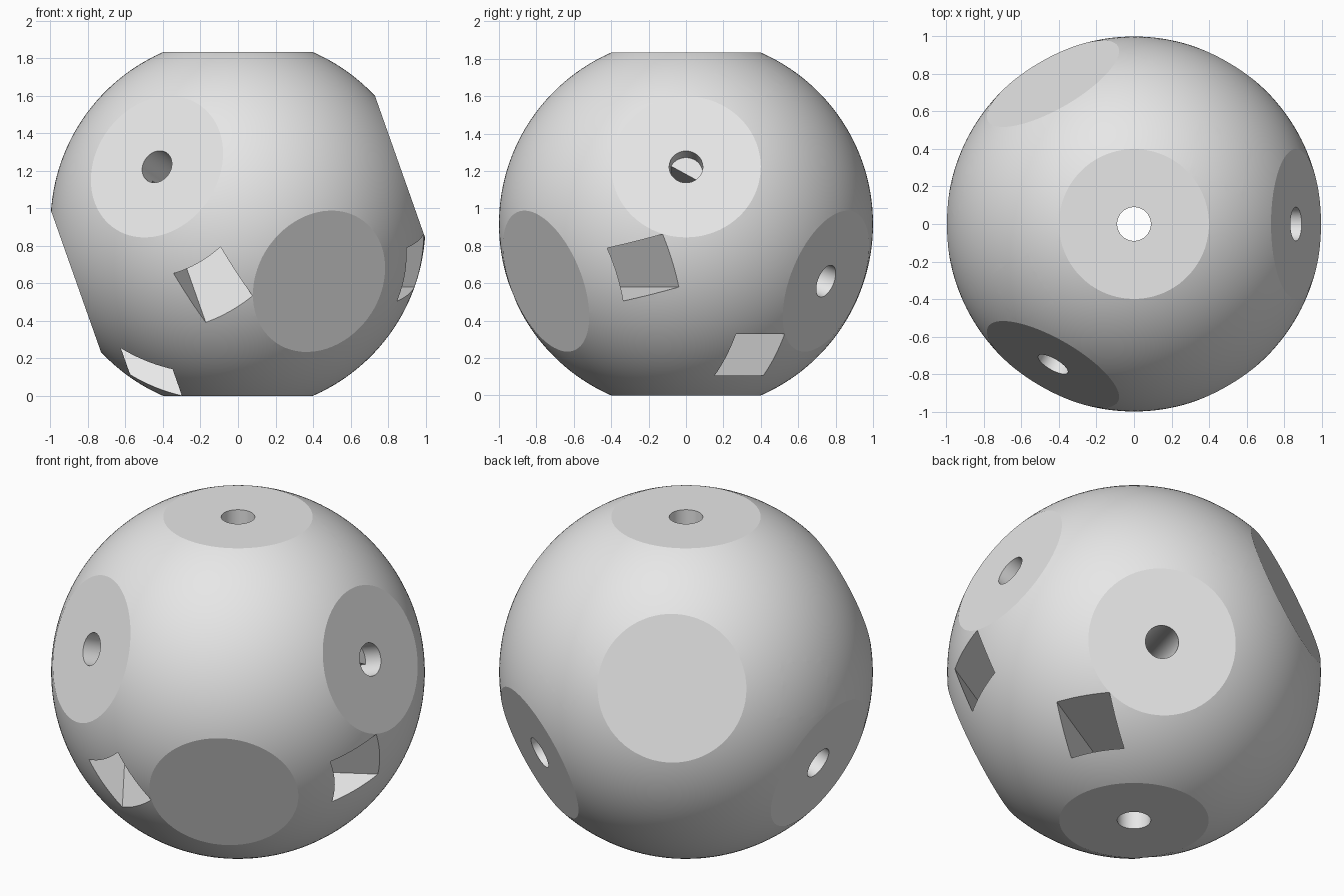
import bpy, bmesh, math
from mathutils import Vector, Matrix

if "Cube" in bpy.data.objects:
    bpy.data.objects.remove(bpy.data.objects["Cube"])

RADIUS, CAP_R, HOLE_R = 1.0, 0.4, 0.09
CAP_D = math.sqrt(RADIUS ** 2 - CAP_R ** 2)      # centre to flat cap
FLOOR, CEILING, WIDTH = 0.587, 0.81, 0.3         # side channel section

grey = bpy.data.materials.new("light grey")
grey.diffuse_color = (0.8, 0.8, 0.8, 1.0)
grey.use_nodes = True
grey.node_tree.nodes["Principled BSDF"].inputs["Base Color"].default_value = grey.diffuse_color


def corner(angle, side):
    """Corner direction of a cube standing on its diagonal."""
    a = math.radians(angle)
    r = math.sqrt(8) / 3
    return Vector((r * math.cos(a), r * math.sin(a), side / 3))


# Cap direction paired with the direction its side channel leaves in
tilted = Vector((-math.sqrt(3) / 6, 0.5, math.sqrt(2 / 3)))
level = Vector((math.sqrt(3) / 2, 0.5, 0))
half = [(Vector((0, 0, 1)), -level),
        (corner(0, 1), tilted),
        (corner(240, 1), -tilted),
        (corner(300, -1), level)]
channels = half + [(-n, -e) for n, e in half]


def make_object(name, bm):
    mesh = bpy.data.meshes.new(name)
    bmesh.ops.recalc_face_normals(bm, faces=bm.faces[:])
    bm.to_mesh(mesh)
    bm.free()
    ob = bpy.data.objects.new(name, mesh)
    bpy.context.collection.objects.link(ob)
    return ob


# Ball with eight flat caps
bm = bmesh.new()
bmesh.ops.create_icosphere(bm, subdivisions=6, radius=RADIUS)
for n, _ in channels:
    cut = bmesh.ops.bisect_plane(bm, geom=bm.verts[:] + bm.edges[:] + bm.faces[:],
                                 plane_co=n * CAP_D, plane_no=n, clear_outer=True)
    rim = [g for g in cut["geom_cut"] if isinstance(g, bmesh.types.BMEdge)]
    bmesh.ops.edgeloop_fill(bm, edges=rim)
ball = make_object("ball", bm)
ball.data.materials.append(grey)

cutters = []

# Round holes straight through, one per pair of opposite caps
for n, _ in half:
    bm = bmesh.new()
    bmesh.ops.create_cone(bm, cap_ends=True, segments=64, radius1=HOLE_R,
                          radius2=HOLE_R, depth=2.4)
    bm.transform(n.to_track_quat('Z', 'Y').to_matrix().to_4x4())
    cutters.append(make_object("hole_cutter", bm))

# Square side channels from each hole out to the ball surface
for n, e in channels:
    start, end = -0.004, 1.2
    bm = bmesh.new()
    bmesh.ops.create_cube(bm, size=1)
    size = Matrix.Diagonal((end - start, WIDTH, CEILING - FLOOR, 1))
    place = Matrix.Translation(((start + end) / 2, 0, (CEILING + FLOOR) / 2))
    axes = Matrix((e, n.cross(e), n)).transposed().to_4x4()
    bm.transform(axes @ place @ size)
    cutters.append(make_object("channel_cutter", bm))

for c in cutters:
    c.hide_render = True
    mod = ball.modifiers.new("cut", 'BOOLEAN')
    mod.operation, mod.solver, mod.object = 'DIFFERENCE', 'EXACT', c

# Bake the cuts and drop the cutters
deps = bpy.context.evaluated_depsgraph_get()
baked = bpy.data.meshes.new_from_object(ball.evaluated_get(deps))
ball.modifiers.clear()
ball.data = baked
baked.name = "ball"
for c in cutters:
    bpy.data.objects.remove(c)
baked.materials.clear()
baked.materials.append(grey)
for p in baked.polygons:
    p.material_index = 0

# Smooth ball, crisp cap and channel edges
ball.location.z = CAP_D
bpy.ops.object.select_all(action='DESELECT')
ball.select_set(True)
bpy.context.view_layer.objects.active = ball
bpy.ops.object.shade_smooth_by_angle(angle=math.radians(12))
